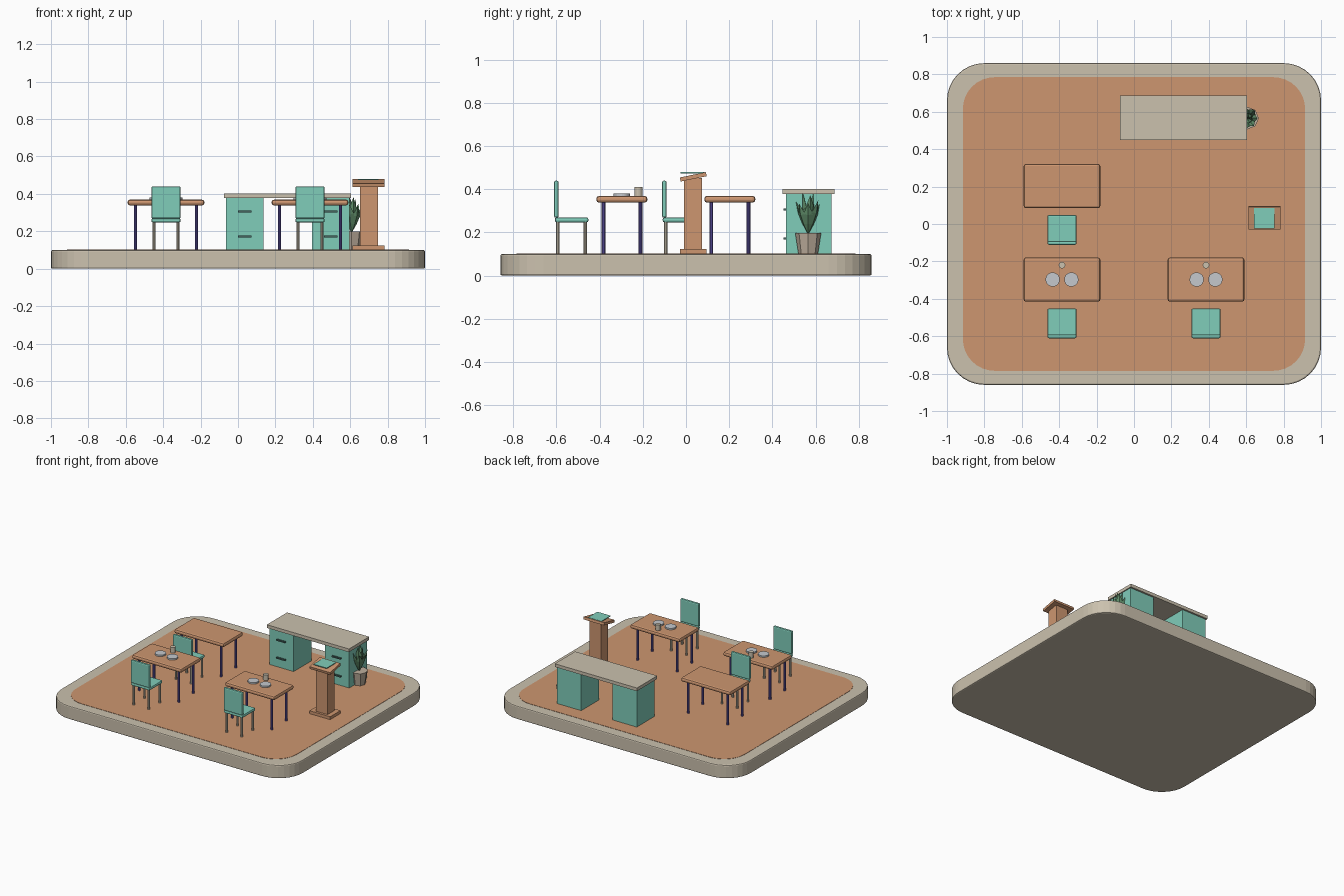
import bpy, bmesh, math
from mathutils import Vector, Matrix

if "Cube" in bpy.data.objects:
    bpy.data.objects.remove(bpy.data.objects["Cube"])


def mat(name, r, g, b):
    m = bpy.data.materials.new(name)
    lin = [(c / 255 / 12.92) if c < 11 else ((c / 255 + 0.055) / 1.055) ** 2.4 for c in (r, g, b)]
    m.diffuse_color = (*lin, 1)
    m.use_nodes = True
    m.node_tree.nodes["Principled BSDF"].inputs["Base Color"].default_value = m.diffuse_color
    return m


BEIGE = mat("beige", 203, 193, 174)
WOOD = mat("warm wood", 205, 150, 112)
TEAL = mat("teal", 128, 205, 186)
PURPLE = mat("purple", 98, 86, 172)
GREY = mat("light grey", 197, 201, 206)
GREEN = mat("leaf green", 96, 142, 106)
POT = mat("pot clay", 190, 175, 157)
DARK = mat("handle dark", 70, 100, 95)


def finish(bm, name, material):
    bmesh.ops.recalc_face_normals(bm, faces=bm.faces[:])
    me = bpy.data.meshes.new(name)
    bm.to_mesh(me)
    bm.free()
    me.materials.append(material)
    ob = bpy.data.objects.new(name, me)
    bpy.context.collection.objects.link(ob)
    return ob


def box(name, material, x, y, z, bevel=0, tilt=0):
    """Box from (min, max) ranges, optionally bevelled and tilted about x."""
    bm = bmesh.new()
    bmesh.ops.create_cube(bm, size=1)
    bmesh.ops.scale(bm, vec=(x[1] - x[0], y[1] - y[0], z[1] - z[0]), verts=bm.verts)
    if bevel:
        bmesh.ops.bevel(bm, geom=bm.edges[:], offset=bevel, segments=2, profile=0.5, affect='EDGES')
    bmesh.ops.rotate(bm, matrix=Matrix.Rotation(tilt, 3, 'X'), verts=bm.verts)
    bmesh.ops.translate(bm, vec=(sum(x) / 2, sum(y) / 2, sum(z) / 2), verts=bm.verts)
    return finish(bm, name, material)


def cyl(name, material, x, y, z0, z1, r0, r1=None, sides=12):
    bm = bmesh.new()
    bmesh.ops.create_cone(bm, cap_ends=True, segments=sides, radius1=r0,
                          radius2=r0 if r1 is None else r1, depth=z1 - z0)
    bmesh.ops.translate(bm, vec=(x, y, (z0 + z1) / 2), verts=bm.verts)
    return finish(bm, name, material)


def rounded_slab(name, material, hx, hy, z0, z1, radius, bevel=0):
    bm = bmesh.new()
    ring = []
    for i, (sx, sy) in enumerate([(1, 1), (-1, 1), (-1, -1), (1, -1)]):
        for k in range(9):
            a = math.pi / 2 * (i + k / 8)
            ring.append(bm.verts.new((sx * (hx - radius) + radius * math.cos(a),
                                      sy * (hy - radius) + radius * math.sin(a), z0)))
    face = bm.faces.new(ring)
    top = bmesh.ops.extrude_face_region(bm, geom=[face])["geom"]
    bmesh.ops.translate(bm, vec=(0, 0, z1 - z0), verts=[v for v in top if isinstance(v, bmesh.types.BMVert)])
    if bevel:
        rim = [e for e in bm.edges if abs(e.verts[0].co.z - e.verts[1].co.z) < 1e-6]
        bmesh.ops.bevel(bm, geom=rim, offset=bevel, segments=2, profile=0.5, affect='EDGES')
    return finish(bm, name, material)


# Platform and floor inlay
rounded_slab("platform", BEIGE, 1, 0.86, 0, 0.1, 0.2, 0.008)
rounded_slab("floor", WOOD, 0.915, 0.785, 0.095, 0.102, 0.17)


# Small tables with four thin legs
def table(x, y):
    box("table_top", WOOD, (x - 0.205, x + 0.205), (y - 0.118, y + 0.118), (0.338, 0.369), 0.012)
    for sx in (-1, 1):
        for sy in (-1, 1):
            cyl("table_leg", PURPLE, x + sx * 0.163, y + sy * 0.086, 0.1, 0.345, 0.009, sides=10)


# Chairs facing +y with the backrest at -y
def chair(x, y):
    box("seat", TEAL, (x - 0.078, x + 0.078), (y - 0.078, y + 0.078), (0.247, 0.269), 0.008)
    box("backrest", TEAL, (x - 0.078, x + 0.078), (y - 0.081, y - 0.06), (0.268, 0.44), 0.008)
    for sx in (-1, 1):
        for sy in (-1, 1):
            cyl("chair_leg", BEIGE, x + sx * 0.063, y + sy * 0.064, 0.1, 0.252, 0.0085, sides=10)


for tx, ty in [(-0.385, 0.203), (-0.385, -0.297), (0.385, -0.297)]:
    table(tx, ty)
for cx, cy in [(-0.385, -0.03), (-0.385, -0.53), (0.385, -0.53)]:
    chair(cx, cy)

# Plates and cups on the two front tables
for tx in (-0.385, 0.385):
    for dx in (-0.05, 0.05):
        cyl("plate", GREY, tx + dx, -0.297, 0.367, 0.38, 0.038, sides=20)
    cyl("cup", BEIGE, tx, -0.22, 0.367, 0.411, 0.018, sides=12)

# Large desk: top, two drawer pedestals, handles
box("desk_top", BEIGE, (-0.075, 0.605), (0.448, 0.688), (0.378, 0.402))
for px in (0.036, 0.496):
    box("pedestal", TEAL, (px - 0.101, px + 0.101), (0.463, 0.675), (0.1, 0.38))
    for hz in (0.172, 0.306):
        box("drawer_handle", DARK, (px - 0.036, px + 0.036), (0.451, 0.465), (hz - 0.005, hz + 0.005))

# Lectern with sloped top and a flat book
box("lectern_base", WOOD, (0.612, 0.783), (-0.028, 0.095), (0.1, 0.124))
box("lectern_column", WOOD, (0.651, 0.749), (-0.01, 0.074), (0.12, 0.452))
box("lectern_top", WOOD, (0.612, 0.783), (-0.028, 0.095), (0.448, 0.467), 0, 0.2)
box("book", TEAL, (0.642, 0.752), (-0.025, 0.085), (0.474, 0.4795))

# Potted plant beside the desk
PX, PY = 0.607, 0.566
cyl("plant_pot", POT, PX, PY, 0.1, 0.198, 0.045, 0.06, 8)


def leaf(angle, lean, length, width):
    """Flat faceted spindle growing outward from the pot."""
    bm = bmesh.new()
    base, tip = bm.verts.new((0, 0, 0)), bm.verts.new((0, 0, length))
    rings = []
    for t, w in ((0.35, 0.8), (0.65, 1.0)):
        rings.append([bm.verts.new((w * a * 0.45 * width, w * b * width, t * length))
                      for a, b in ((1, 0), (0, 1), (-1, 0), (0, -1))])
    for i in range(4):
        j = (i + 1) % 4
        bm.faces.new((base, rings[0][j], rings[0][i]))
        bm.faces.new((rings[0][i], rings[0][j], rings[1][j], rings[1][i]))
        bm.faces.new((rings[1][i], rings[1][j], tip))
    m = Matrix.Translation(Vector((PX, PY, 0.19))) @ Matrix.Rotation(angle, 4, 'Z') \
        @ Matrix.Rotation(lean, 4, 'Y')
    bm.transform(m)
    finish(bm, "leaf", GREEN)


for i in range(7):
    leaf(i * math.tau / 7, 0.36, 0.155 + 0.015 * (i % 2), 0.023)
for i in range(4):
    leaf(0.4 + i * math.tau / 4, 0.14, 0.185 + 0.01 * (i % 2), 0.024)
